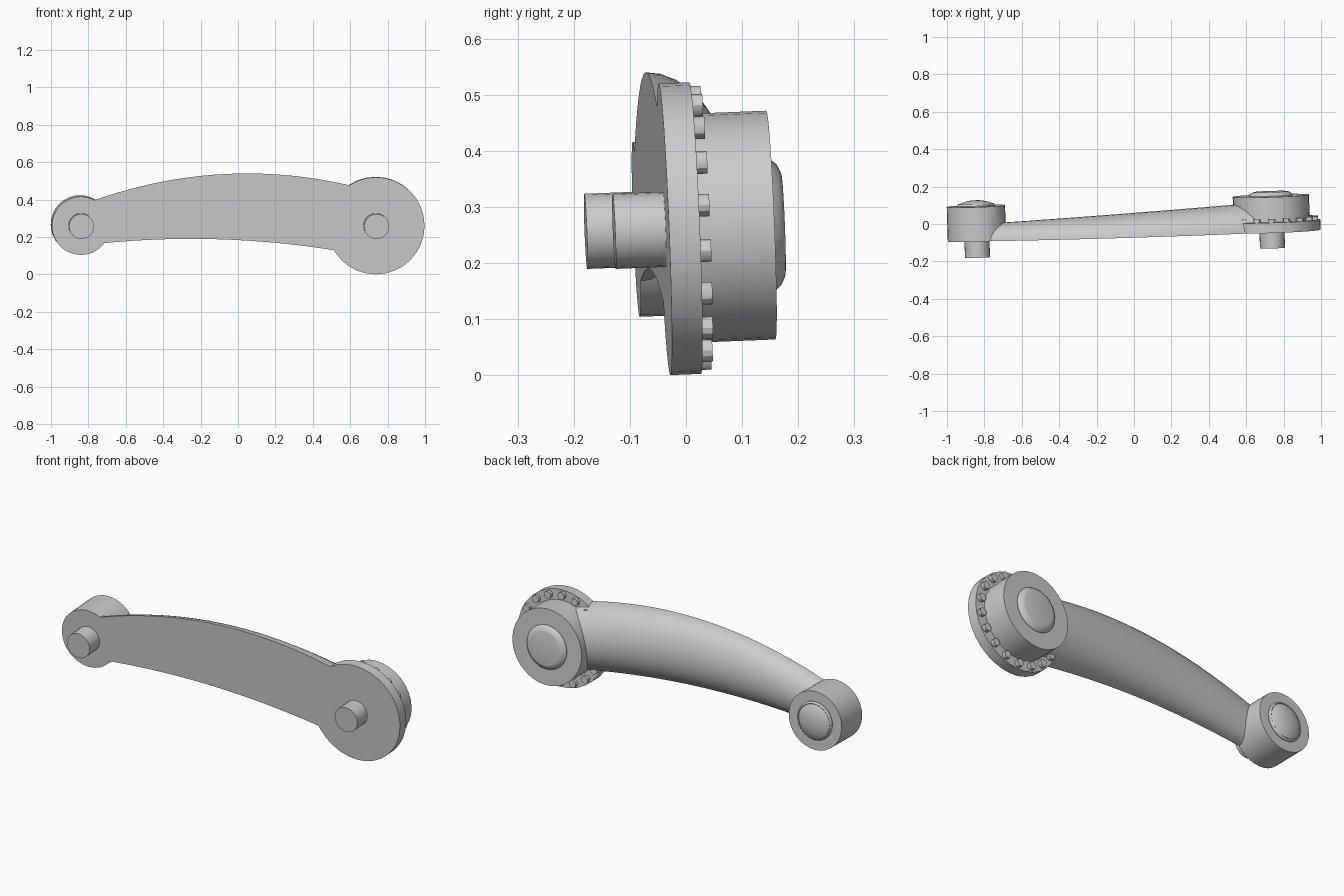
import bpy, bmesh, math
from mathutils import Matrix

if "Cube" in bpy.data.objects:
    bpy.data.objects.remove(bpy.data.objects["Cube"], do_unlink=True)

grey = bpy.data.materials.new("plain grey")
grey.use_nodes = True
grey.diffuse_color = (0.6, 0.6, 0.6, 1)
grey.node_tree.nodes["Principled BSDF"].inputs["Base Color"].default_value = (0.6, 0.6, 0.6, 1)

AXIS_Z = 0.26          # height of both pivots
LEAN = (Matrix.Translation((0, -0.062, AXIS_Z)) @ Matrix.Rotation(0.032, 4, 'Z')
        @ Matrix.Rotation(0.04, 4, 'X') @ Matrix.Translation((0, 0, -AXIS_Z)))


def finish(name, bm):
    """Lean the part into place, colour it and shade it."""
    bmesh.ops.remove_doubles(bm, verts=bm.verts, dist=1e-5)
    bmesh.ops.recalc_face_normals(bm, faces=bm.faces)
    bm.transform(LEAN)
    mesh = bpy.data.meshes.new(name)
    bm.to_mesh(mesh)
    bm.free()
    mesh.materials.append(grey)
    obj = bpy.data.objects.new(name, mesh)
    bpy.context.collection.objects.link(obj)
    bpy.ops.object.select_all(action='DESELECT')
    obj.select_set(True)
    bpy.context.view_layer.objects.active = obj
    bpy.ops.object.shade_smooth_by_angle(angle=math.radians(30))


def loft(bm, rings):
    """Skin closed rings and cap both ends."""
    rows = [[bm.verts.new(p) for p in ring] for ring in rings]
    for a, b in zip(rows, rows[1:]):
        for i in range(len(a)):
            j = (i + 1) % len(a)
            bm.faces.new((a[i], a[j], b[j], b[i]))
    bm.faces.new(rows[0])
    bm.faces.new(rows[-1])


def turned(bm, x, z, profile, sides=32):
    """Round part on the depth axis; profile holds (radius, depth) pairs."""
    turn = [2 * math.pi * i / sides for i in range(sides)]
    loft(bm, [[(x + r * math.cos(a), d, z + r * math.sin(a)) for a in turn]
              for r, d in profile])


def turned_part(name, x, profile, sides=32):
    bm = bmesh.new()
    turned(bm, x, AXIS_Z, profile, sides)
    finish(name, bm)


# Curved arm: flat front, rounded back, arched top and bottom edges
STEPS, ARC = 24, 16
sections = []
for s in range(STEPS + 1):
    x = -0.84 + 1.54 * s / STEPS
    top = 0.54 - 0.213 * (x - 0.05) ** 2
    low = 0.19 - 0.104 * (x + 0.25) ** 2
    depth = 0.094 + 0.0455 * (x + 0.69)
    mid, half = (top + low) / 2, (top - low) / 2
    sections.append([(x, depth * math.sin(math.pi * k / ARC),
                      mid + half * math.cos(math.pi * k / ARC)) for k in range(ARC + 1)])
bm = bmesh.new()
loft(bm, sections)
finish("arm", bm)

# Hubs and the bolted flange
SMALL_X, LARGE_X = -0.84, 0.738
turned_part("small_hub", SMALL_X, [(0.156, 0), (0.156, 0.185)])
turned_part("large_hub", LARGE_X, [(0.204, 0.03), (0.204, 0.19)])
turned_part("flange", LARGE_X, [(0.26, 0), (0.26, 0.055)])

# Back caps
turned_part("small_cap", SMALL_X, [(0.102, 0.17), (0.102, 0.188), (0.094, 0.197), (0.091, 0.195),
                                   (0.075, 0.204), (0.05, 0.211), (0.025, 0.215), (0.005, 0.216)])
turned_part("large_cap", LARGE_X, [(0.118, 0.17), (0.118, 0.192), (0.108, 0.204),
                                   (0.094, 0.211), (0.09, 0.212)])

# Front pins
for name, x in (("small_hub_pin", SMALL_X), ("large_hub_pin", LARGE_X)):
    turned_part(name, x, [(0.067, -0.09), (0.067, 0.02)], 24)

# Ring of bolts on the back of the flange
bm = bmesh.new()
BOLTS = 18
for i in range(BOLTS):
    a = 2 * math.pi * (i + 0.5) / BOLTS
    turned(bm, LARGE_X + 0.233 * math.cos(a), AXIS_Z + 0.233 * math.sin(a),
           [(0.02, 0.05), (0.02, 0.074)], 12)
finish("flange_bolts", bm)
